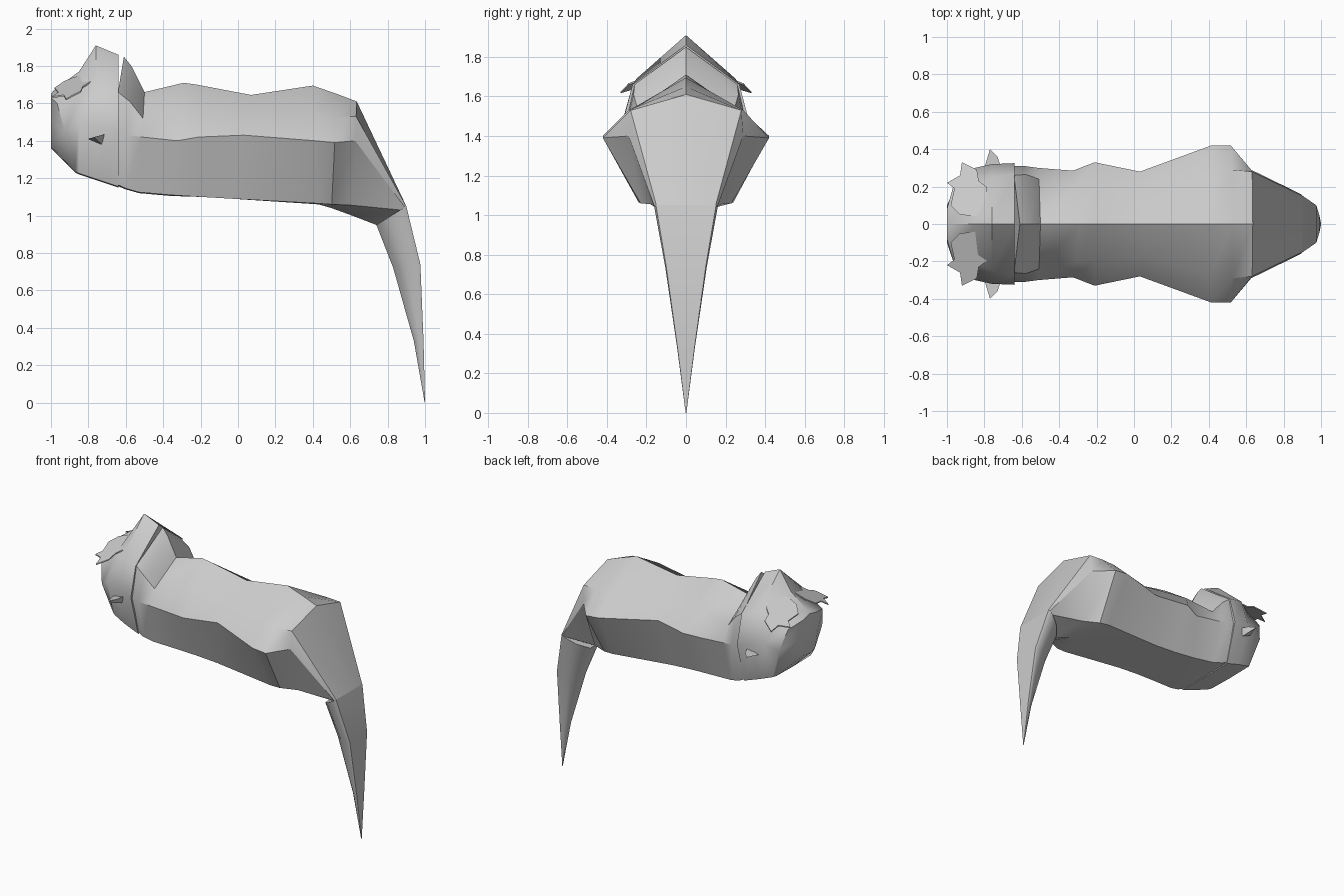
import bpy
import math

cube = bpy.data.objects.get("Cube")
if cube:
    bpy.data.objects.remove(cube, do_unlink=True)

grey = bpy.data.materials.new("plain grey")
grey.use_nodes = True
grey.diffuse_color = (0.6, 0.6, 0.6, 1)
grey.node_tree.nodes["Principled BSDF"].inputs["Base Color"].default_value = (0.6, 0.6, 0.6, 1)


def make(name, verts, faces, smooth=30):
    mesh = bpy.data.meshes.new(name)
    mesh.from_pydata(verts, [], faces)
    mesh.materials.append(grey)
    obj = bpy.data.objects.new(name, mesh)
    bpy.context.collection.objects.link(obj)
    bpy.ops.object.select_all(action="DESELECT")
    obj.select_set(True)
    bpy.context.view_layer.objects.active = obj
    bpy.ops.object.mode_set(mode="EDIT")
    bpy.ops.mesh.select_all(action="SELECT")
    bpy.ops.mesh.normals_make_consistent(inside=False)
    bpy.ops.object.mode_set(mode="OBJECT")
    bpy.ops.object.shade_smooth_by_angle(angle=math.radians(smooth))
    return obj


def loft(name, rings, smooth=30):
    """Skin a list of equal rings and cap both ends."""
    n = len(rings[0])
    verts = [p for ring in rings for p in ring]
    faces = [(a * n + i, a * n + (i + 1) % n, (a + 1) * n + (i + 1) % n, (a + 1) * n + i)
             for a in range(len(rings) - 1) for i in range(n)]
    last = (len(rings) - 1) * n
    faces += [tuple(range(n)), tuple(range(last, last + n))]
    return make(name, verts, faces, smooth)


def section(x_top, x_low, top, shoulder, flank, belly, keel):
    """Mirrored eight-point section: ridge, shoulders, flanks, belly edges, keel."""
    half = [shoulder, flank, belly]
    outline = [(0, top)] + half + [(0, keel)] + [(-y, z) for y, z in reversed(half)]
    return [(x_low + (x_top - x_low) * (z - keel) / (top - keel), y, z) for y, z in outline]


# Head with a receding chin and a raised hood at its back
loft("head", [section(*s) for s in (
    (-1.0, -1.0, 1.65, (.08, 1.63), (.10, 1.50), (.06, 1.37), 1.36),
    (-.985, -.87, 1.67, (.20, 1.60), (.25, 1.45), (.20, 1.235), 1.23),
    (-.85, -.85, 1.77, (.20, 1.67), (.30, 1.50), (.21, 1.225), 1.22),
    (-.76, -.76, 1.91, (.25, 1.69), (.32, 1.48), (.23, 1.195), 1.19),
    (-.64, -.64, 1.86, (.27, 1.66), (.325, 1.45), (.24, 1.155), 1.15),
)], 40)

# Body from collar to tail root
loft("body", [section(*s) for s in (
    (-.61, -.72, 1.85, (.26, 1.66), (.31, 1.45), (.23, 1.20), 1.19),
    (-.57, -.60, 1.80, (.265, 1.61), (.31, 1.43), (.24, 1.145), 1.14),
    (-.50, -.53, 1.66, (.24, 1.52), (.30, 1.42), (.23, 1.125), 1.12),
    (-.29, -.36, 1.71, (.20, 1.57), (.285, 1.40), (.21, 1.11), 1.105),
    (-.22, -.20, 1.70, (.20, 1.56), (.33, 1.42), (.20, 1.10), 1.10),
    (.07, -.03, 1.645, (.18, 1.54), (.28, 1.43), (.20, 1.09), 1.09),
    (.40, .43, 1.695, (.27, 1.54), (.42, 1.40), (.24, 1.065), 1.06),
    (.53, .50, 1.65, (.29, 1.53), (.42, 1.39), (.23, 1.06), 1.04),
    (.635, .61, 1.61, (.28, 1.53), (.29, 1.40), (.18, 1.055), 1.00),
    (.90, .74, 1.05, (.15, 1.05), (.16, 1.045), (.14, 1.03), .95),
)], 35)

# Tapered hanging tail with a broad back
tail = []
for back, front, z_back, z_front, half in (
        (.90, .74, 1.05, .95, .16), (.975, .83, .74, .72, .105),
        (.992, .94, .33, .33, .045), (1.0, .998, 0, 0, .002)):
    tail.append([(back + (front - back) * t, half * w, z_back + (z_front - z_back) * t)
                 for t, w in ((0, .95), (.12, 1), (.6, .75), (1, .3),
                              (1, -.3), (.6, -.75), (.12, -1), (0, -.95))])
loft("tail", tail, 50)

# Mirrored details
for side, word in ((1, "left"), (-1, "right")):
    # Thin jagged eye plate lying on the sloping brow
    outline = [(-.98, .10), (-.93, .05), (-.84, .04), (-.78, .10), (-.79, .20),
               (-.83, .23), (-.84, .29), (-.92, .33), (-.93, .26), (-1.0, .22), (-.96, .19)]
    n = len(outline)
    verts = [(x, side * y, 1.69 + .35 * (x + .87) - .35 * (y - .17) + h)
             for h in (.008, 0) for x, y in outline]
    faces = [tuple(range(n)), tuple(range(n, n + n))]
    faces += [(i, (i + 1) % n, n + (i + 1) % n, n + i) for i in range(n)]
    make(word + "_eye_plate", verts, faces)

    # Small pointed cheek fin
    root = [(-.80, .30, 1.41), (-.71, .30, 1.435), (-.73, .30, 1.38)]
    tip = [(-.77, .40, 1.42), (-.73, .36, 1.43), (-.75, .37, 1.40)]
    loft(word + "_cheek_fin", [[(x, side * y, z) for x, y, z in r] for r in (root, tip)])
